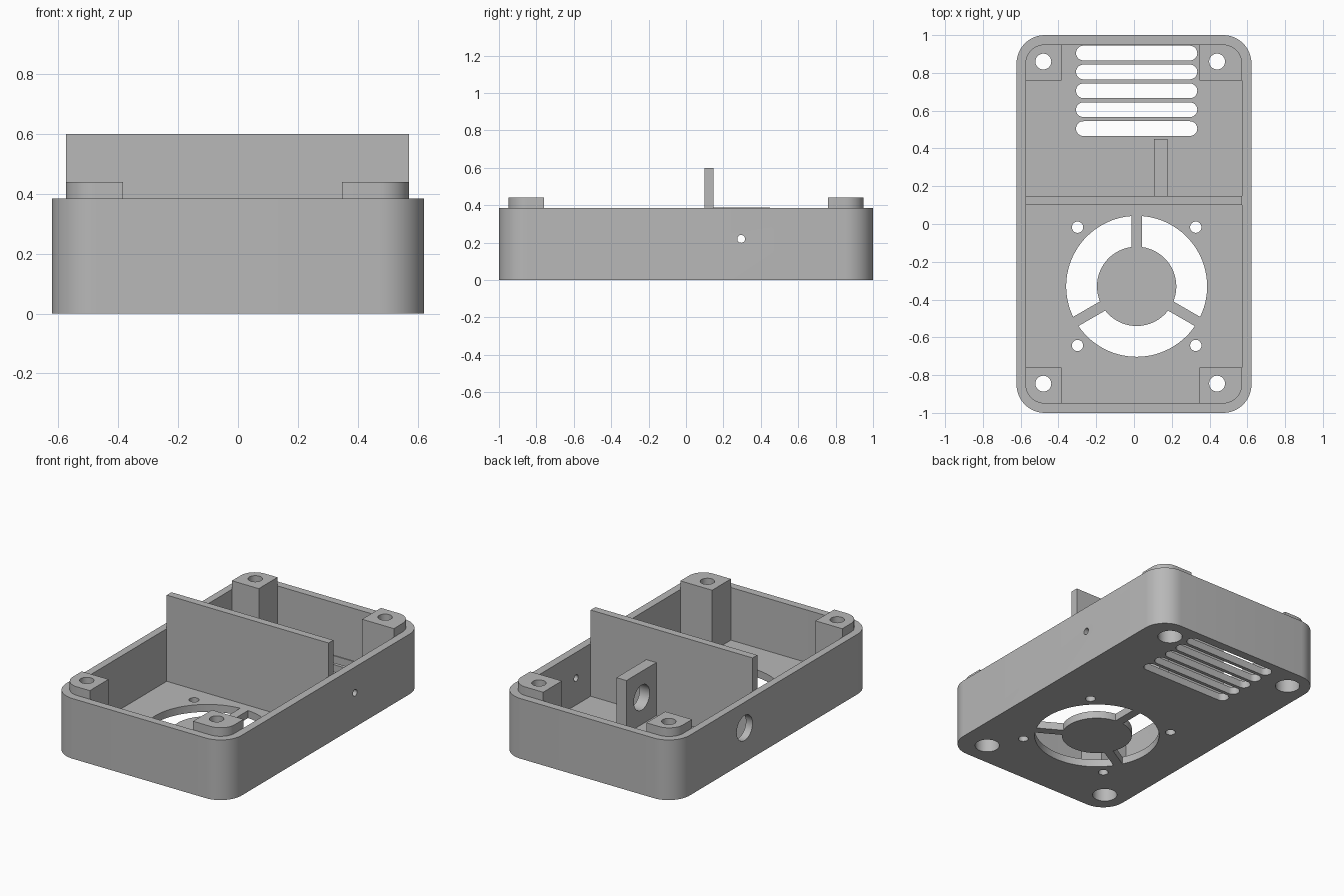
import bpy, bmesh, math

if "Cube" in bpy.data.objects:
    bpy.data.objects.remove(bpy.data.objects["Cube"])

FLOOR, RIM, POST_TOP, WALL_TOP = 0.048, 0.385, 0.44, 0.6
IX0, IX1, IY = -0.575, 0.572, 0.95      # inner cavity limits

grey = bpy.data.materials.new("plain grey")
grey.diffuse_color = (0.48, 0.48, 0.48, 1)
grey.use_nodes = True
grey.node_tree.nodes["Principled BSDF"].inputs["Base Color"].default_value = grey.diffuse_color


def prism(name, pts, lo, hi, axis='z'):
    """Extrude a counter-clockwise outline along z, or along x (outline in y, z)."""
    place = (lambda u, v, h: (u, v, h)) if axis == 'z' else (lambda u, v, h: (h, u, v))
    bm = bmesh.new()
    bottom = [bm.verts.new(place(u, v, lo)) for u, v in pts]
    top = [bm.verts.new(place(u, v, hi)) for u, v in pts]
    bm.faces.new(bottom[::-1])
    bm.faces.new(top)
    n = len(pts)
    for i in range(n):
        j = (i + 1) % n
        bm.faces.new((bottom[i], bottom[j], top[j], top[i]))
    mesh = bpy.data.meshes.new(name)
    bm.to_mesh(mesh)
    bm.free()
    mesh.materials.append(grey)
    ob = bpy.data.objects.new(name, mesh)
    bpy.context.collection.objects.link(ob)
    return ob


def arc(cx, cy, r, a0, a1, steps):
    return [(cx + r * math.cos(a0 + (a1 - a0) * i / steps),
             cy + r * math.sin(a0 + (a1 - a0) * i / steps)) for i in range(steps + 1)]


def circle(cx, cy, r, n=40):
    return arc(cx, cy, r, 0, 2 * math.pi, n)[:-1]


def rounded(x0, x1, y0, y1, radii, steps=12):
    """Rectangle with corner radii in the order (++), (-+), (--), (+-)."""
    pts = []
    signs = [(1, 1), (-1, 1), (-1, -1), (1, -1)]
    for k, ((sx, sy), r) in enumerate(zip(signs, radii)):
        x, y = (x1 if sx > 0 else x0), (y1 if sy > 0 else y0)
        if r == 0:
            pts.append((x, y))
        else:
            pts += arc(x - sx * r, y - sy * r, r, k * math.pi / 2, (k + 1) * math.pi / 2, steps)
    return pts


def cut(ob, cutters):
    """Subtract the cutters from the part, then remove them."""
    bpy.context.view_layer.objects.active = ob
    for c in cutters:
        c.hide_render = True
        mod = ob.modifiers.new("cut", 'BOOLEAN')
        mod.operation, mod.solver, mod.object = 'DIFFERENCE', 'EXACT', c
        bpy.ops.object.modifier_apply(modifier=mod.name)
        bpy.data.objects.remove(c)


def screw_cutters(x, y):
    # narrow screw hole with a wide recess below for the head
    return [prism("recess_cutter", circle(x, y, 0.073), -0.1, 0.25),
            prism("screw_cutter", circle(x, y, 0.042), -0.1, 0.6)]


# Open tray with rounded corners
shell = prism("case_shell", rounded(-0.622, 0.622, -1, 1, [0.15] * 4), 0, RIM)
cutters = [prism("cavity_cutter", rounded(IX0, IX1, -IY, IY, [0.1] * 4), FLOOR, 1)]

# Fan grille: three ring sectors separated by spokes, plus four mounting holes
FX, FY, R, HUB, HALF = 0.014, -0.33, 0.373, 0.21, 0.028
for k in range(3):
    a0 = math.pi / 2 + k * 2 * math.pi / 3
    a1 = a0 + 2 * math.pi / 3
    do, di = math.asin(HALF / R), math.asin(HALF / HUB)
    sector = arc(FX, FY, R, a0 + do, a1 - do, 28) + arc(FX, FY, HUB, a1 - di, a0 + di, 22)
    cutters.append(prism("fan_cutter", sector, -0.1, 0.2))
for sx in (-1, 1):
    for sy in (-1, 1):
        cutters.append(prism("fan_screw_cutter",
                             circle(FX + sx * 0.313, FY + sy * 0.313, 0.03, 24), -0.1, 0.2))

# Vent slots
for k in range(5):
    y = 0.505 + 0.1 * k
    cutters.append(prism("slot_cutter",
                         rounded(-0.307, 0.335, y - 0.039, y + 0.039, [0.0389] * 4, 8), -0.1, 0.2))

# Side holes: wide on the left, tiny on the right
HY, HZ = 0.295, 0.22
cutters.append(prism("left_hole_cutter", circle(HY, HZ, 0.08), -0.8, -0.4, 'x'))
cutters.append(prism("right_hole_cutter", circle(HY, HZ, 0.021, 24), 0.4, 0.8, 'x'))

# Corner posts
parts = [shell]
for sx, x0, x1, hx in ((-1, IX0, -0.385, -0.48), (1, 0.347, IX1, 0.44)):
    for sy, hy in ((-1, -0.845), (1, 0.86)):
        y0, y1 = sorted((sy * 0.76, sy * IY))
        radii = [0.1 if (sx, sy) == s else 0 for s in ((1, 1), (-1, 1), (-1, -1), (1, -1))]
        name = ("back" if sy > 0 else "front") + ("_right" if sx > 0 else "_left") + "_post"
        post = prism(name, rounded(x0, x1, y0, y1, radii), FLOOR, POST_TOP)
        cut(post, screw_cutters(hx, hy))
        cutters.append(screw_cutters(hx, hy)[0])
        parts.append(post)
cut(shell, cutters)

# Tall partition across the tray
parts.append(prism("partition", rounded(IX0, IX1, 0.1, 0.148, [0] * 4), FLOOR, WALL_TOP))

# Bracket with a hole in line with the side holes
bracket = prism("bracket", rounded(0.107, 0.178, 0.148, 0.45, [0] * 4), FLOOR, 0.388)
cut(bracket, [prism("bracket_hole_cutter", circle(HY, HZ, 0.08), 0, 0.3, 'x')])
parts.append(bracket)

# Remove leftover helpers and shade curved walls smooth
for ob in list(bpy.data.objects):
    if ob not in parts:
        bpy.data.objects.remove(ob)
bpy.ops.object.select_all(action='DESELECT')
for ob in parts:
    ob.select_set(True)
bpy.context.view_layer.objects.active = shell
bpy.ops.object.shade_smooth_by_angle(angle=math.radians(30))
